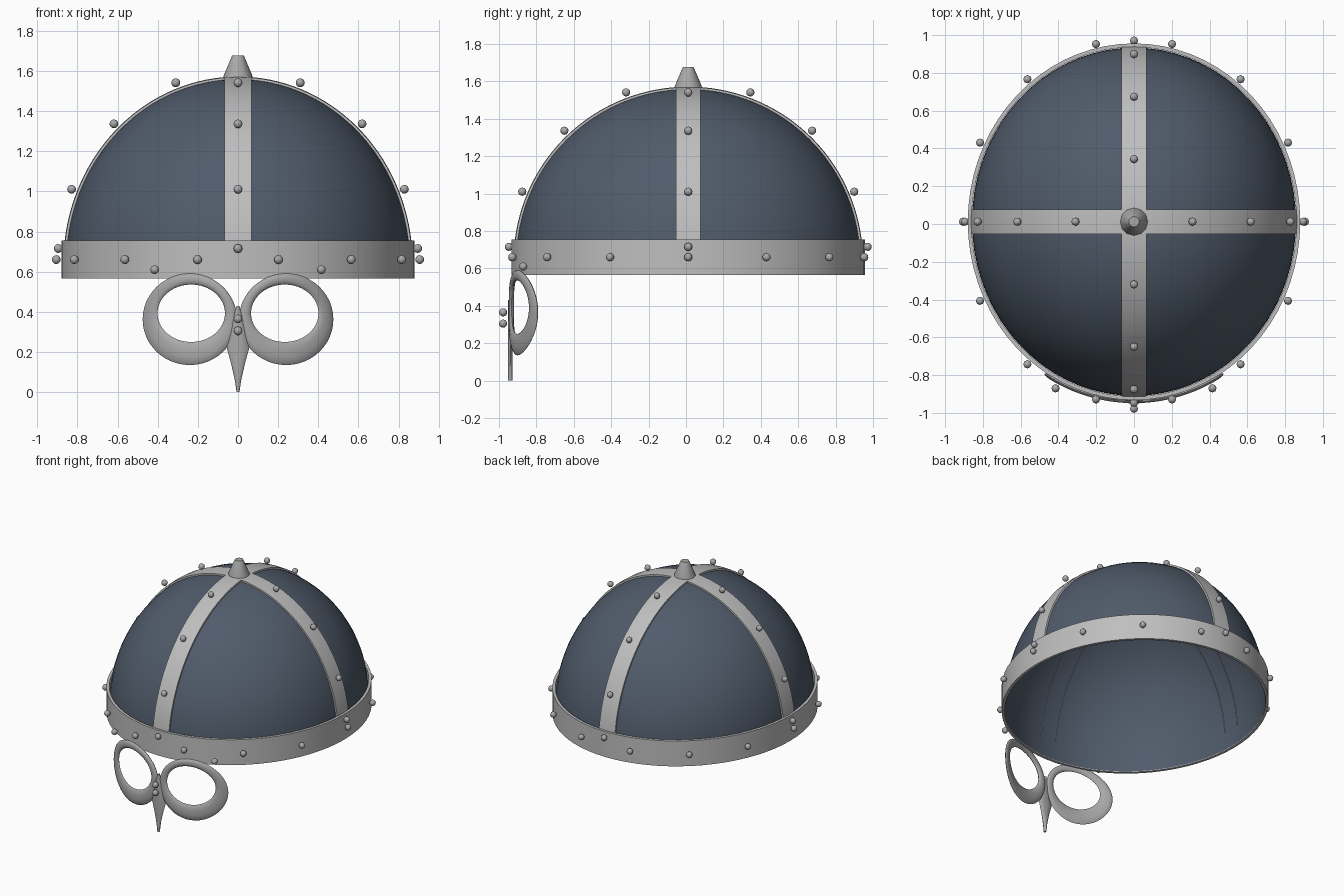
import bpy, bmesh
from math import sin, cos, pi, sqrt, radians
from mathutils import Vector

if "Cube" in bpy.data.objects:
    bpy.data.objects.remove(bpy.data.objects["Cube"])

CY = 0.012                  # helmet centre in y
Z0 = 0.64                   # height where the dome starts to curve
A, B, C = 0.858, 0.922, 0.92    # dome half sizes


def material(name, rgb, metallic=0.0):
    m = bpy.data.materials.new(name)
    m.use_nodes = True
    m.diffuse_color = (*rgb, 1)
    m.node_tree.nodes["Principled BSDF"].inputs["Base Color"].default_value = (*rgb, 1)
    return m


BLUE = material("slate blue", (0.08, 0.105, 0.145))
STEEL = material("light steel", (0.52, 0.52, 0.52))
IRON = material("grey iron", (0.4, 0.4, 0.4))


def finish(name, bm, mat, angle=40, recalc=True):
    if recalc:
        bmesh.ops.recalc_face_normals(bm, faces=bm.faces)
    mesh = bpy.data.meshes.new(name)
    bm.to_mesh(mesh)
    bm.free()
    ob = bpy.data.objects.new(name, mesh)
    bpy.context.collection.objects.link(ob)
    mesh.materials.append(mat)
    bpy.ops.object.select_all(action='DESELECT')
    ob.select_set(True)
    bpy.context.view_layer.objects.active = ob
    bpy.ops.object.shade_smooth_by_angle(angle=radians(angle))
    return ob


def skin(bm, rows, close_row=False, close_all=False):
    """Bridge rows of points with quads."""
    vs = [[bm.verts.new(p) for p in r] for r in rows]
    n, m = len(vs), len(vs[0])
    for i in range(n if close_all else n - 1):
        for j in range(m if close_row else m - 1):
            a, b = vs[i], vs[(i + 1) % n]
            bm.faces.new((a[j], a[(j + 1) % m], b[(j + 1) % m], b[j]))
    return vs


def oval(rx, ry, z, n=72):
    return [(rx * cos(2 * pi * i / n), CY + ry * sin(2 * pi * i / n), z) for i in range(n)]


# Dome shell with a short straight wall behind the rim band
bm = bmesh.new()
rows = [oval(A, B, 0.57)]
for i in range(24):
    t = pi / 2 * i / 24
    rows.append(oval(A * cos(t), B * cos(t), Z0 + C * sin(t)))
top = skin(bm, rows, close_row=True)[-1]
tip = bm.verts.new((0, CY, Z0 + C))
for i, v in enumerate(top):
    bm.faces.new((v, top[(i + 1) % len(top)], tip))
finish("dome", bm, BLUE)

# Rim band
bm = bmesh.new()
skin(bm, [oval(A + d, B + d, z) for d, z in
          ((0.002, 0.565), (0.022, 0.565), (0.022, 0.755), (0.002, 0.755))],
     close_row=True, close_all=True)
finish("rim_band", bm, STEEL)


def arch(t, d, side, along_x):
    """Point on the dome arch at angle t, raised by d and moved sideways."""
    r = ((A if along_x else B) + d) * cos(t)
    z = Z0 + (C + d) * sin(t)
    return Vector((r, CY + side, z) if along_x else (side, CY + r, z))


# Crossing straps with thin folded edges
W = 0.066
for name, along_x in (("side_strap", True), ("front_back_strap", False)):
    bm = bmesh.new()
    skin(bm, [[arch(radians(4 + 172 * i / 64), d, s, along_x)
               for s, d in ((-W, -0.006), (-W, 0.009), (0, 0.012), (W, 0.009), (W, -0.006))]
              for i in range(65)])
    finish(name, bm, STEEL)

# Crown spike
bm = bmesh.new()
prof = ((0.076, 1.545), (0.072, 1.575), (0.034, 1.665), (0.028, 1.677))
vs = skin(bm, [[(r * cos(pi * i / 6), CY + r * sin(pi * i / 6), z) for i in range(12)]
               for r, z in prof], close_row=True)
bm.faces.new(vs[-1])
finish("crown_spike", bm, IRON)

# Rivets: strap rows, rim ring, mask fixings
spots = []
for along_x in (True, False):
    for a in (4.5, 22.7, 46.5, 69.8):
        for t in (a, 180 - a):
            spots.append(arch(radians(t), 0.04, 0, along_x))
for i in range(14):
    t = 2 * pi * i / 14
    spots.append(Vector((0.905 * cos(t), CY + 0.965 * sin(t), 0.66)))
spots += [Vector(p) for p in ((-0.415, -0.87, 0.61), (0.415, -0.87, 0.61),
                              (0, -0.978, 0.365), (0, -0.978, 0.305))]
bm = bmesh.new()
for p in spots:
    new = bmesh.ops.create_uvsphere(bm, u_segments=8, v_segments=6, radius=0.022)
    bmesh.ops.translate(bm, verts=new["verts"], vec=p)
finish("rivets", bm, IRON, 60)


def wrap(x, z, d):
    """Bend a flat mask point round the face."""
    return (x, 0.01 - (0.945 + d) * sqrt(1 - (x / 0.9) ** 2), z)


# Eye rings with a rounded flat section
for name, s in (("left_eye_ring", 1), ("right_eye_ring", -1)):
    bm = bmesh.new()
    rows = []
    for i in range(48):
        t = 2 * pi * i / 48
        ox, oz = 0.24 + 0.235 * cos(t), 0.363 + 0.228 * sin(t)
        ix, iz = 0.233 + 0.168 * cos(t), 0.393 + 0.143 * sin(t)
        row = []
        for k in range(10):
            a = 2 * pi * k / 10
            f = 0.5 - 0.5 * cos(a)
            row.append(wrap(s * (ox + f * (ix - ox)), oz + f * (iz - oz), 0.014 * sin(a)))
        rows.append(row)
    skin(bm, rows, close_row=True, close_all=True)
    finish(name, bm, IRON, 60)

# Nose guard tapering to a point
bm = bmesh.new()
rows = []
for z, w in ((0.43, 0.006), (0.36, 0.03), (0.22, 0.056), (0.14, 0.034), (0.06, 0.016), (0, 0.007)):
    rows.append([wrap(w * cos(2 * pi * k / 10), z, 0.005 + 0.012 * sin(2 * pi * k / 10))
                 for k in range(10)])
vs = skin(bm, rows, close_row=True)
bm.faces.new(vs[0])
bm.faces.new(vs[-1])
finish("nose_guard", bm, IRON, 60)
